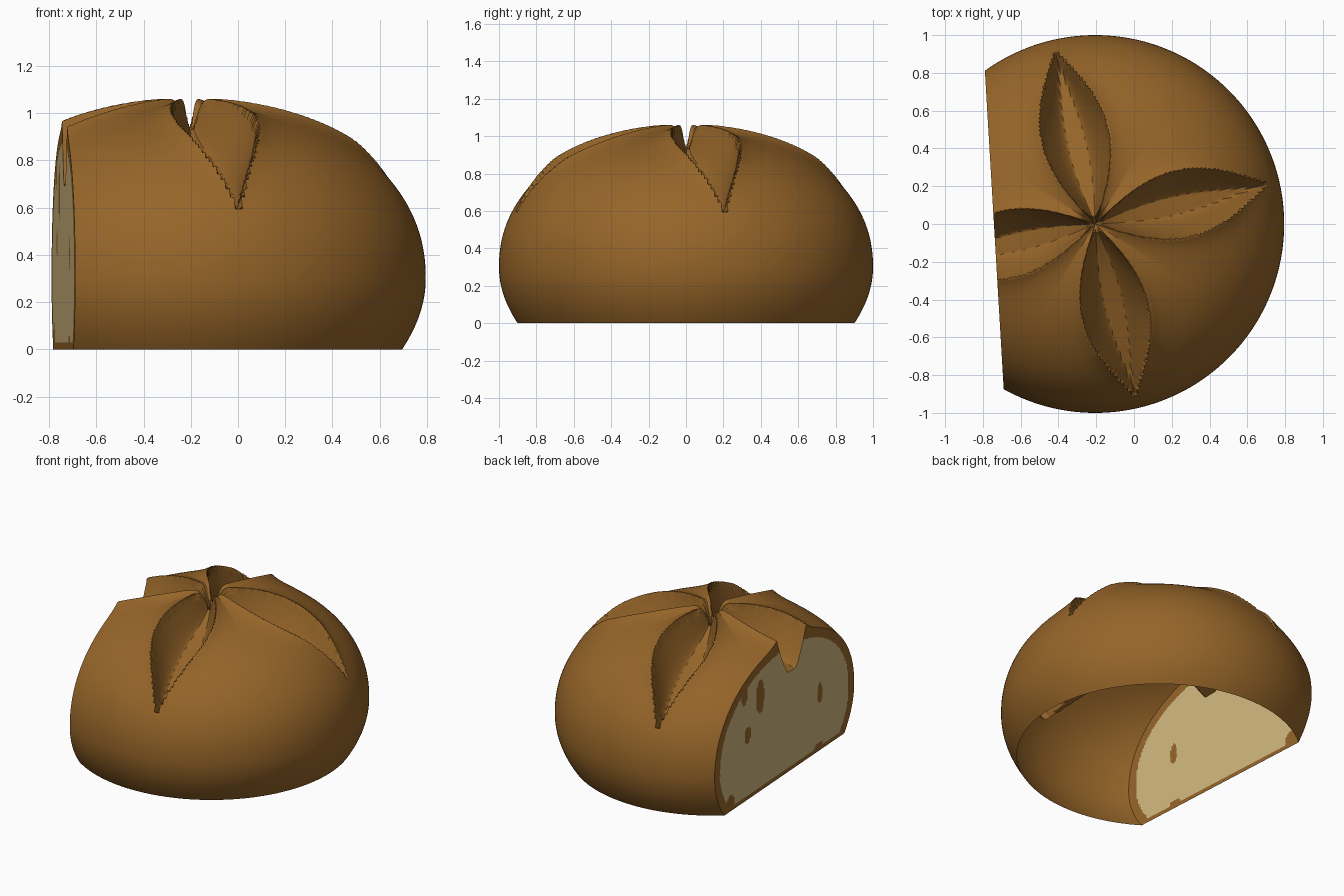
import bpy, bmesh, math
from mathutils import Vector, kdtree

if "Cube" in bpy.data.objects:
    bpy.data.objects.remove(bpy.data.objects["Cube"])

CENTRE = Vector((-0.205, 0, 0))
POWER = 2.15            # roundness of the dome
BELLY, RISE = 0.3, 0.73  # height of the widest ring, dome above it
SCORE_LEN = 0.93
CUT_A, CUT_B = Vector((-0.79, 0.82, 0)), Vector((-0.69, -0.87, 0))
CUT_NORMAL = Vector((CUT_B.y - CUT_A.y, CUT_A.x - CUT_B.x, 0)).normalized()


def material(name, rgb):
    mat = bpy.data.materials.new(name)
    mat.use_nodes = True
    mat.diffuse_color = (*rgb, 1)
    mat.node_tree.nodes["Principled BSDF"].inputs["Base Color"].default_value = (*rgb, 1)
    return mat


def add_object(name, bm, mats):
    mesh = bpy.data.meshes.new(name)
    bm.to_mesh(mesh)
    bm.free()
    obj = bpy.data.objects.new(name, mesh)
    bpy.context.collection.objects.link(obj)
    for mat in mats:
        mesh.materials.append(mat)
    return obj


def dome_profile(rings, skirt):
    """Radius and height from the crown down to the base."""
    pts = []
    for i in range(1, rings + 1):
        a = i / rings * math.pi / 2
        pts.append((math.sin(a) ** (2 / POWER),
                    BELLY + RISE * max(math.cos(a), 0) ** (2 / POWER)))
    for i in range(1, skirt + 1):
        t = i / skirt
        pts.append((1 - 0.1 * t * t, BELLY * (1 - t)))
    return pts


def score_height(x, y):
    """Height change from the four leaf-shaped scores and their raised lips."""
    lip, groove = 0.0, 0.0
    inside = False
    for k in range(4):
        a = math.radians(13 + 90 * k)
        u = x * math.cos(a) + y * math.sin(a)
        v = abs(y * math.cos(a) - x * math.sin(a))
        if not 0 < u < SCORE_LEN:
            continue
        s = math.sin(math.pi * u / SCORE_LEN)
        width = 0.18 * s
        edge = 0.035 * min(1, (SCORE_LEN - u) / 0.25)
        if v < width:
            t = min(1, (1 - v / width) / 0.7)
            t = t * (1.6 - 0.6 * t)
            depth = 0.23 * s ** 0.45
            groove = min(groove, edge - (depth + edge) * t)
            lip = max(lip, edge * (1 - t))
            inside = inside or t > 0.12
        else:
            lip = max(lip, edge * math.exp((width - v) / 0.06))
    hub = -0.15 * math.exp(-(x * x + y * y) / 0.003)
    if inside:
        return min(groove, hub)
    return lip + hub


# Crust: a hollow dome with scored top, open underneath
def build_crust(segments=360):
    bm = bmesh.new()
    crown = bm.verts.new(CENTRE + Vector((0, 0, BELLY + RISE - 0.15)))
    previous = None
    for r, z in dome_profile(130, 16):
        ring = []
        for j in range(segments):
            a = 2 * math.pi * j / segments
            p = Vector((r * math.cos(a), r * math.sin(a), z))
            if z > BELLY:
                out = Vector((p.x * 0.4, p.y * 0.4, z)).normalized()
                p += out * score_height(p.x, p.y)
            ring.append(bm.verts.new(CENTRE + p))
        for j in range(segments):
            n = (j + 1) % segments
            if previous is None:
                bm.faces.new((crown, ring[j], ring[n]))
            else:
                bm.faces.new((previous[j], ring[j], ring[n], previous[n]))
        previous = ring
    return bm


# Cut side: flat slice filling the opening, split into small cells for colouring
def build_slice(cut_edges):
    bm = bmesh.new()
    copies = {}
    for edge in cut_edges:
        for v in edge.verts:
            if v not in copies:
                copies[v] = bm.verts.new(v.co)
        bm.edges.new([copies[v] for v in edge.verts])
    ends = [v for v in bm.verts if len(v.link_edges) == 1]
    if len(ends) == 2:
        bm.edges.new(ends)
    bmesh.ops.triangle_fill(bm, use_beauty=True, edges=bm.edges[:], normal=CUT_NORMAL)
    step = 0.014
    for axis, low, high in ((Vector((0, 1, 0)), -0.9, 0.9), (Vector((0, 0, 1)), 0, 1)):
        for i in range(1, int((high - low) / step)):
            bmesh.ops.bisect_plane(bm, geom=bm.verts[:] + bm.edges[:] + bm.faces[:],
                                   plane_co=axis * (low + i * step), plane_no=axis)
    bm.normal_update()
    for f in bm.faces:
        if f.normal.dot(CUT_NORMAL) < 0:
            f.normal_flip()
    return bm


# Air pockets as y, z, half width, half height
PORES = [(0.45, 0.77, 0.04, 0.1), (0.26, 0.66, 0.05, 0.12),
         (-0.46, 0.4, 0.03, 0.07), (0.41, 0.45, 0.035, 0.06),
         (0.62, 0.06, 0.05, 0.05), (-0.45, 0.03, 0.05, 0.03)]


def colour_slice(bm):
    outline = dome_profile(130, 30)
    tree = kdtree.KDTree(len(outline))
    for i, (r, z) in enumerate(outline):
        tree.insert((r, 0, z), i)
    tree.balance()
    for f in bm.faces:
        c = f.calc_center_median()
        r = (c - CENTRE).xy.length
        crumb = c.z > 0.03 and tree.find((r, 0, c.z))[2] > 0.055
        pore = any(((c.y - y) / w) ** 2 + ((c.z - z) / h) ** 2 < 1 for y, z, w, h in PORES)
        f.material_index = 1 if crumb and not pore else 0


brown = material("crust brown", (0.305, 0.13, 0.022))
cream = material("crumb cream", (0.64, 0.48, 0.21))

shell = build_crust()
result = bmesh.ops.bisect_plane(shell, geom=shell.verts[:] + shell.edges[:] + shell.faces[:],
                                plane_co=CUT_A, plane_no=CUT_NORMAL, clear_outer=True)
cut_edges = [g for g in result["geom_cut"] if isinstance(g, bmesh.types.BMEdge)]
slice_bm = build_slice(cut_edges)
colour_slice(slice_bm)
add_object("cut_face", slice_bm, [brown, cream])
crust = add_object("crust", shell, [brown])

bpy.ops.object.select_all(action='DESELECT')
crust.select_set(True)
bpy.context.view_layer.objects.active = crust
bpy.ops.object.shade_smooth_by_angle(angle=math.radians(35))
